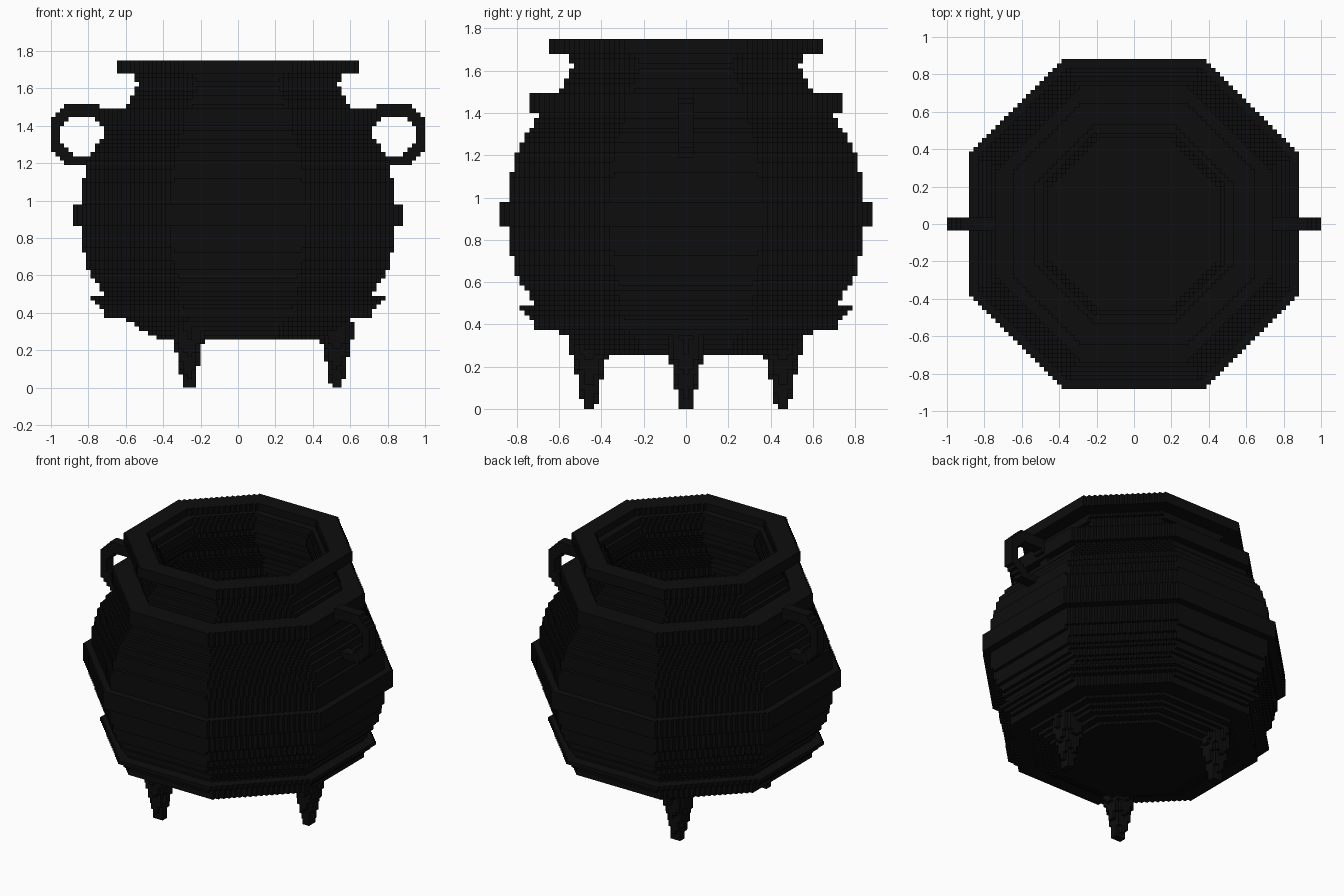
import bpy
import math

old = bpy.data.objects.get("Cube")
if old:
    bpy.data.objects.remove(old)

STEP = 2 / 85        # block width
RISE = 1.75 / 75     # block height

iron = bpy.data.materials.new("black iron")
iron.use_nodes = True
iron.diffuse_color = (0.004, 0.004, 0.004, 1)
iron.node_tree.nodes["Principled BSDF"].inputs["Base Color"].default_value = iron.diffuse_color


def octagon(a, b):
    """Apothem of the octagon that passes through a point."""
    a, b = abs(a), abs(b)
    return max(a, b, (a + b) / math.sqrt(2))


def lerp(profile, z):
    """Radius of a (height, radius) profile at height z."""
    for (z0, r0), (z1, r1) in zip(profile, profile[1:]):
        if z <= z1:
            return r0 + (r1 - r0) * max(0, (z - z0) / (z1 - z0))
    return profile[-1][1]


def block_part(name, inside, xs, ys, zs):
    """Build the outer skin of all the blocks whose centre is inside the shape."""
    def cells(span, size, shift):
        return range(math.floor(span[0] / size - shift), math.ceil(span[1] / size - shift) + 1)

    filled = set()
    for k in cells(zs, RISE, 0.5):
        z = (k + 0.5) * RISE
        if not zs[0] <= z <= zs[1]:
            continue
        for i in cells(xs, STEP, 0):
            for j in cells(ys, STEP, 0):
                if inside(i * STEP, j * STEP, z):
                    filled.add((i, j, k))
    verts, faces = {}, []
    for cell in sorted(filled):
        for axis in range(3):
            u, v = (axis + 1) % 3, (axis + 2) % 3
            for side in (0, 1):
                near = list(cell)
                near[axis] += 2 * side - 1
                if tuple(near) in filled:
                    continue
                ring = []
                for du, dv in ((0, 0), (1, 0), (1, 1), (0, 1)):
                    c = list(cell)
                    c[axis] += side
                    c[u] += du
                    c[v] += dv
                    ring.append(verts.setdefault(tuple(c), len(verts)))
                faces.append(ring if side else ring[::-1])
    points = [((i - 0.5) * STEP, (j - 0.5) * STEP, k * RISE) for i, j, k in verts]
    mesh = bpy.data.meshes.new(name)
    mesh.from_pydata(points, [], faces)
    mesh.materials.append(iron)
    obj = bpy.data.objects.new(name, mesh)
    bpy.context.collection.objects.link(obj)
    return obj


# Hollow pot
WALL = [(0.25, 0.41), (0.30, 0.50), (0.39, 0.65), (0.48, 0.71), (0.56, 0.76),
        (0.66, 0.81), (0.76, 0.835), (0.92, 0.855), (1.08, 0.835), (1.22, 0.80),
        (1.32, 0.74), (1.40, 0.69), (1.50, 0.60), (1.56, 0.565), (1.63, 0.535), (1.70, 0.57)]
FLOOR = 0.34


def in_pot(x, y, z):
    r = octagon(x, y)
    wall = lerp(WALL, z)
    return r <= wall and (z < FLOOR or r > wall - 0.08)


wide = (-0.9, 0.9)
block_part("pot_body", in_pot, wide, wide, (0.25, 1.70))


# Raised bands around the pot: height span, outer profile, inner radius
def band(name, low, high, outer, inner):
    block_part(name, lambda x, y, z: inner < octagon(x, y) <= lerp(outer, z),
               wide, wide, (low, high))


band("rim", 1.68, 1.75, [(1.68, 0.655), (1.75, 0.655)], 0.53)
band("shoulder_band", 1.39, 1.50, [(1.39, 0.73), (1.50, 0.73)], 0.57)
band("belly_band", 0.87, 0.98, [(0.87, 0.885), (0.98, 0.885)], 0.80)
band("lower_flange", 0.385, 0.485, [(0.39, 0.725), (0.43, 0.73), (0.48, 0.79)], 0.62)

# Ring handles
for side, label in ((1, "left"), (-1, "right")):
    centre = 0.835 * side
    block_part(label + "_handle",
               lambda x, y, z: abs(y) < 0.036 and 0.107 < octagon(x - centre, z - 1.35) <= 0.17,
               (centre - 0.2, centre + 0.2), (-0.05, 0.05), (1.16, 1.54))

# Three tapered legs
LEG = [(0, 0.03), (0.06, 0.04), (0.16, 0.06), (0.26, 0.085), (0.36, 0.09)]
for n, label in enumerate(("left_leg", "back_right_leg", "front_right_leg")):
    turn = n * math.tau / 3
    cx, cy = 0.527 * math.cos(turn), 0.527 * math.sin(turn)
    block_part(label, lambda x, y, z: math.hypot(x - cx, y - cy) <= lerp(LEG, z),
               (cx - 0.12, cx + 0.12), (cy - 0.12, cy + 0.12), (0, 0.36))
